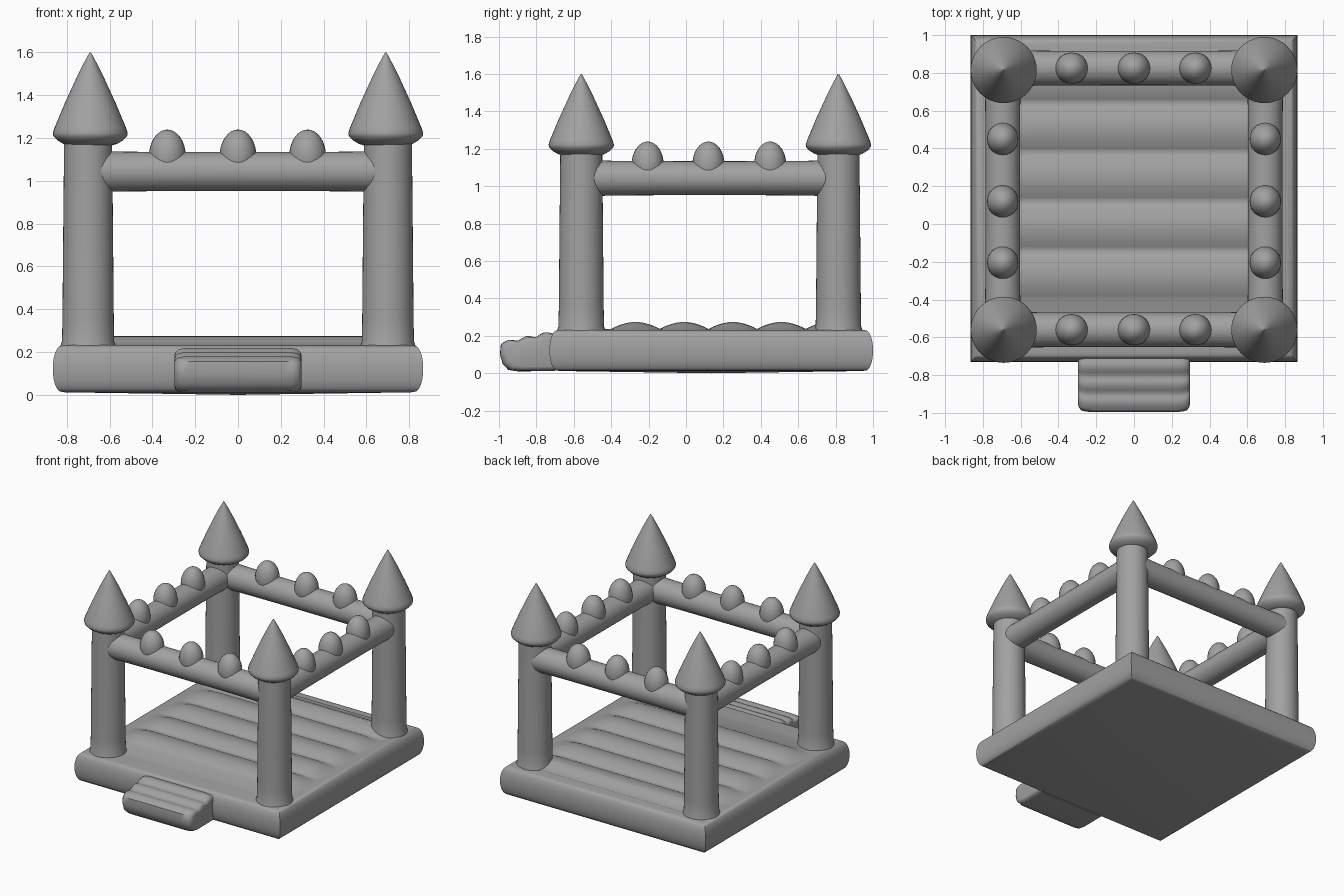
import bpy, bmesh
from math import sin, cos, pi, radians

cube = bpy.data.objects.get("Cube")
if cube:
    bpy.data.objects.remove(cube)

grey = bpy.data.materials.new("soft grey")
grey.use_nodes = True
GREY = (0.36, 0.36, 0.36, 1)
grey.diffuse_color = GREY
grey.node_tree.nodes["Principled BSDF"].inputs["Base Color"].default_value = GREY

MID_Y, HALF = 0.135, 0.865
TX, FRONT_Y, BACK_Y = 0.70, -0.56, 0.815


def finish(name, bm, angle=40):
    bmesh.ops.recalc_face_normals(bm, faces=bm.faces)
    mesh = bpy.data.meshes.new(name)
    bm.to_mesh(mesh)
    bm.free()
    mesh.materials.append(grey)
    obj = bpy.data.objects.new(name, mesh)
    bpy.context.collection.objects.link(obj)
    bpy.ops.object.select_all(action="DESELECT")
    obj.select_set(True)
    bpy.context.view_layer.objects.active = obj
    bpy.ops.object.shade_smooth_by_angle(angle=radians(angle))
    return obj


def loft(name, rings, angle=40, fan_point=None):
    """Skin closed rings of points; the first cap may be a shallow fan."""
    bm = bmesh.new()
    loops = [[bm.verts.new(p) for p in ring] for ring in rings]
    n = len(loops[0])
    for a, b in zip(loops, loops[1:]):
        for i in range(n):
            j = (i + 1) % n
            bm.faces.new((a[i], a[j], b[j], b[i]))
    bm.faces.new(loops[-1])
    if fan_point:
        tip = bm.verts.new(fan_point)
        for i in range(n):
            bm.faces.new((loops[0][i], loops[0][(i + 1) % n], tip))
    else:
        bm.faces.new(loops[0])
    return finish(name, bm, angle)


def lathe(name, x, y, profile, n=40):
    rings = [[(x + r * cos(2 * pi * i / n), y + r * sin(2 * pi * i / n), z)
              for i in range(n)] for r, z in profile]
    return loft(name, rings, 50)


# Inflated square base with bulging sides and a shallow pyramid underside
rings = []
for k in range(13):
    t = -pi / 2 + pi * k / 12
    h = HALF - 0.055 + 0.055 * cos(t) ** 0.7 if abs(cos(t)) > 1e-6 else HALF - 0.055
    z = 0.122 + 0.11 * sin(t)
    rings.append([(sx * h, MID_Y + sy * h, z)
                  for sx, sy in ((-1, -1), (1, -1), (1, 1), (-1, 1))])
loft("base_cushion", rings, 40, (0, MID_Y, 0))

# Floor with padded ridges running from side to side
bm = bmesh.new()
START, PITCH, LOBES, STEPS = -0.40, 0.26, 5, 12
xs = [-0.81 + 1.62 * i / 40 for i in range(41)]
rows = []
for j in range(LOBES * STEPS + 1):
    y = START + PITCH * j / STEPS
    lift = sin(pi * (j % STEPS) / STEPS) ** 0.9
    fade_y = min(1, max(0, (0.9 - y) / 0.1))
    row = []
    for x in xs:
        f = min(1, max(0, (0.81 - abs(x)) / 0.2))
        f = f * f * (3 - 2 * f)
        row.append(bm.verts.new((x, y, 0.228 + f * (0.009 + 0.037 * lift * fade_y))))
    rows.append(row)
for a, b in zip(rows, rows[1:]):
    for i in range(len(xs) - 1):
        bm.faces.new((a[i], a[i + 1], b[i + 1], b[i]))
# Gentle apron between the ridges and the front edge
edge = [bm.verts.new((x, -0.67, 0.228)) for x in xs]
for i in range(len(xs) - 1):
    bm.faces.new((edge[i], edge[i + 1], rows[0][i + 1], rows[0][i]))
floor = finish("ridged_floor", bm, 60)
if sum(p.normal.z for p in floor.data.polygons) < 0:
    floor.data.flip_normals()

# Corner towers with pointed roofs
TOWER = [(0.135, 0.21), (0.122, 0.25), (0.12, 0.35), (0.116, 0.8), (0.112, 1.2)]
ROOF = [(0.1, 1.165), (0.125, 1.172), (0.155, 1.19), (0.172, 1.208), (0.175, 1.222),
        (0.168, 1.245), (0.12, 1.36), (0.065, 1.48), (0.03, 1.55), (0.003, 1.6)]
for side, sx in (("left", 1), ("right", -1)):
    for end, y in (("front", FRONT_Y), ("back", BACK_Y)):
        lathe(f"{end}_{side}_tower", sx * TX, y, TOWER)
        lathe(f"{end}_{side}_roof", sx * (TX - 0.01), y, ROOF)


# Top beams with rounded battlements
def beam(name, start, end, along_x, fixed, bumps):
    n = 32

    def place(s, off, z):
        return (s, fixed + off, z) if along_x else (fixed + off, s, z)

    rings = []
    for k in range(9):
        u = k / 8
        r = 0.091 + 0.006 * abs(2 * u - 1) ** 4
        s = start + (end - start) * u
        rings.append([place(s, r * cos(2 * pi * i / n),
                            1.043 + r * sin(2 * pi * i / n)) for i in range(n)])
    loft(name, rings, 50)
    for k, s in enumerate(bumps):
        bm = bmesh.new()
        bmesh.ops.create_uvsphere(bm, u_segments=24, v_segments=16, radius=1)
        for v in bm.verts:
            a, b, c = v.co
            v.co = place(s + 0.086 * a, 0.083 * b, 1.115 + 0.124 * c)
        finish(f"{name}_bump_{k + 1}", bm, 60)


ROW_X = (-0.33, 0, 0.325)
ROW_Y = (-0.205, 0.12, 0.45)
beam("front_beam", -TX, TX, True, FRONT_Y, ROW_X)
beam("back_beam", -TX, TX, True, BACK_Y + 0.01, ROW_X)
beam("left_beam", FRONT_Y, BACK_Y, False, TX - 0.005, ROW_Y)
beam("right_beam", FRONT_Y, BACK_Y, False, 0.005 - TX, ROW_Y)

# Entrance step: scalloped top, rounded nose and puffed ends
profile = [(-0.70, 0.012), (-0.90, 0.01), (-0.95, 0.018), (-0.98, 0.05), (-0.995, 0.10)]
for k in range(3):
    for i in range(6):
        u = i / 6
        profile.append((-0.99 + 0.095 * (k + u),
                        0.155 + 0.02 * (k + u * 0.6) + 0.018 * sin(pi * u)))
profile.append((-0.70, 0.21))
ENDS = ((0.296, 0.72), (0.292, 0.84), (0.28, 0.94), (0.255, 0.99), (0.22, 1.0))
sections = [(-x, s) for x, s in ENDS] + [(x, s) for x, s in reversed(ENDS)]
loft("entrance_step",
     [[(x, -0.70 + (y + 0.70) * (0.5 + s / 2), 0.1 + (z - 0.1) * s) for y, z in profile]
      for x, s in sections], 50)
